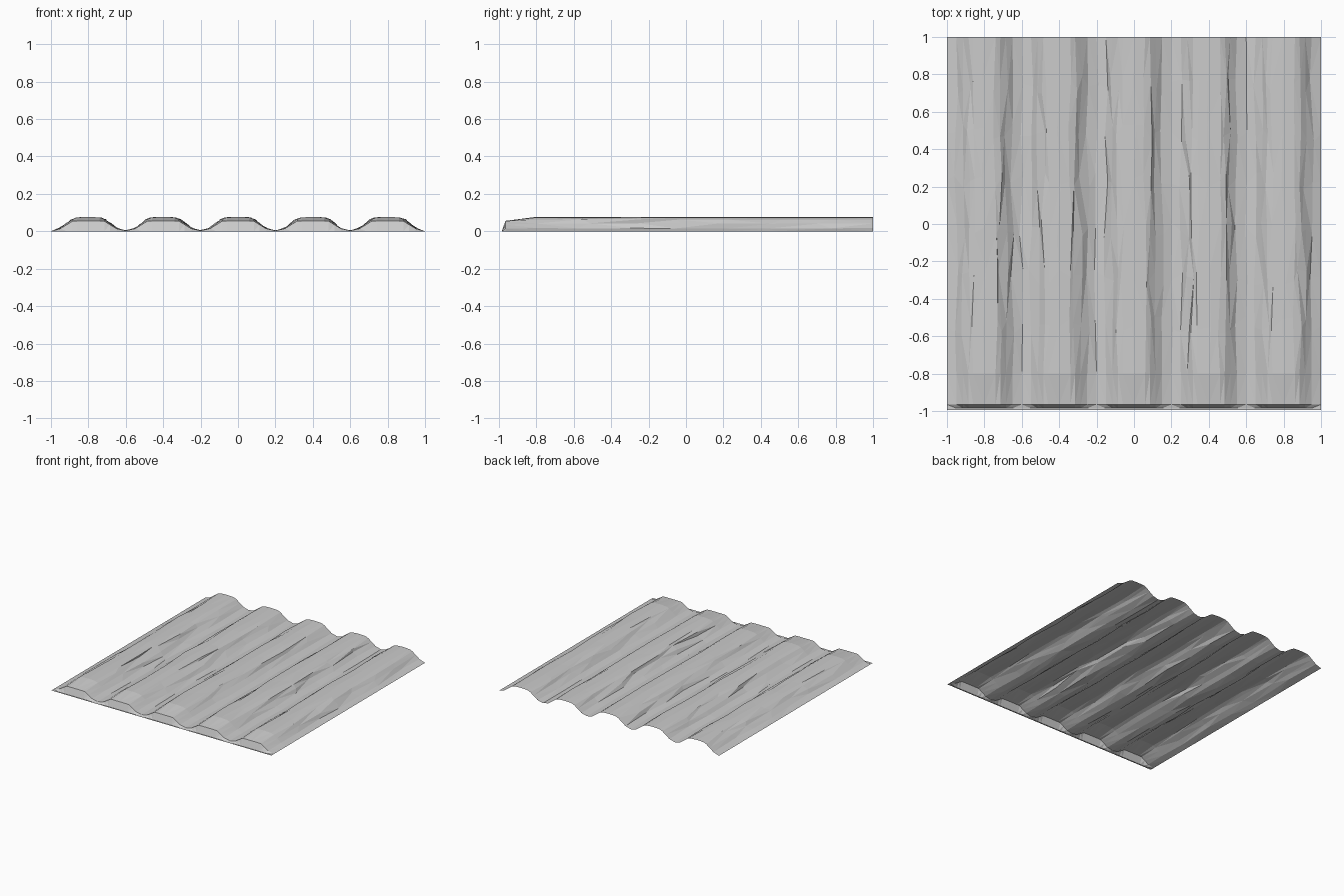
import bpy, bmesh, random

if "Cube" in bpy.data.objects:
    bpy.data.objects.remove(bpy.data.objects["Cube"])

random.seed(4)

# Half profile of one ridge: offset from the crest, height
half = [(0.0, 0.077), (0.06, 0.074), (0.085, 0.064), (0.115, 0.042), (0.15, 0.017), (0.2, 0.004)]
ridge = [(-x, z) for x, z in reversed(half)] + half[1:]

# Five ridges side by side, sharing the valley points
profile = []
for i in range(5):
    c = -0.8 + 0.4 * i
    pts = ridge if i == 0 else ridge[1:]
    profile += [(c + dx, z, c) for dx, z in pts]

# Stations along the length: y, height factor, height limit (closed front end)
stations = [(-0.995, 0, 0.0), (-0.985, 0, 0.0), (-0.965, 0.85, 0.056), (-0.8, 1, 0.1)]
stations += [(-0.8 + 1.8 * k / 7, 1, 0.1) for k in range(1, 8)]

bm = bmesh.new()
rows = []
for r, (y, factor, limit) in enumerate(stations):
    row = []
    for i, (x, z, c) in enumerate(profile):
        side = i in (0, len(profile) - 1)
        z = 0.0 if side else min(z * factor, limit)
        px, py = x, y
        # Slight hand-shaped unevenness away from the borders
        if 3 < r < len(stations) - 1 and not side:
            px += random.uniform(-0.012, 0.012)
            py += random.uniform(-0.05, 0.05)
            z = max(0.002, z + random.uniform(-0.002, 0.001))
        row.append(bm.verts.new((px, py, z)))
    rows.append(row)

for a, b in zip(rows, rows[1:]):
    for i in range(len(profile) - 1):
        bm.faces.new((a[i], a[i + 1], b[i + 1], b[i]))
bmesh.ops.triangulate(bm, faces=bm.faces[:])

mesh = bpy.data.meshes.new("corrugated_sheet")
bm.to_mesh(mesh)
bm.free()
sheet = bpy.data.objects.new("corrugated_sheet", mesh)
bpy.context.collection.objects.link(sheet)
